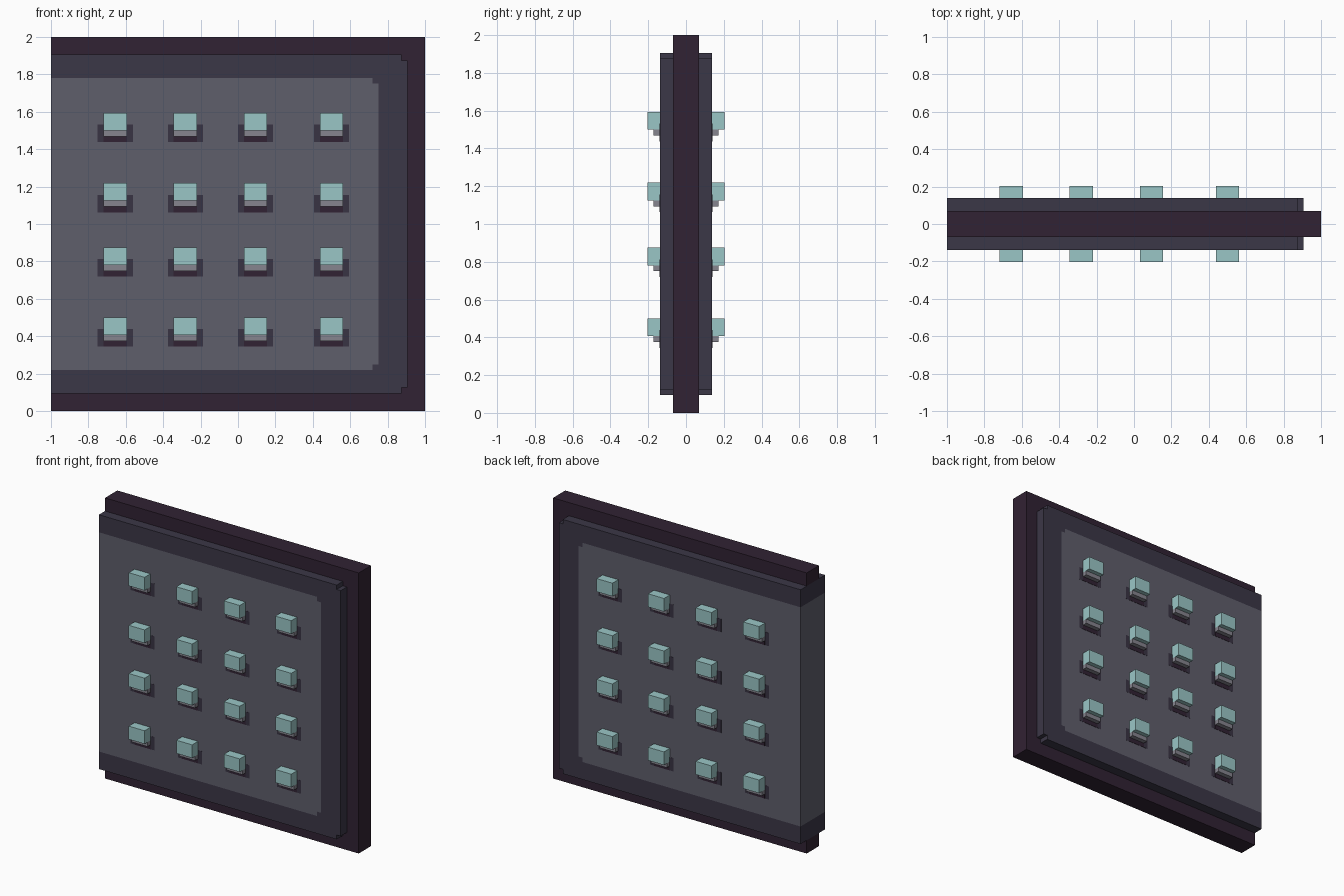
import bpy, bmesh

if "Cube" in bpy.data.objects:
    bpy.data.objects.remove(bpy.data.objects["Cube"])

U = 1 / 32                      # the model sits on a 1/32 grid
RIM_Y, BODY_Y = 0.069, 0.138    # half thicknesses


def material(name, hexcode):
    def lin(c):
        c /= 255
        return c / 12.92 if c <= 0.04045 else ((c + 0.055) / 1.055) ** 2.4
    m = bpy.data.materials.new(name)
    m.diffuse_color = [lin(int(hexcode[i:i + 2], 16)) for i in (0, 2, 4)] + [1]
    m.use_nodes = True
    m.node_tree.nodes["Principled BSDF"].inputs["Base Color"].default_value = m.diffuse_color
    return m


plum = material("plum", "312233")
slate = material("slate", "3b3747")
grey = material("grey", "5f5e6b")
shadow = material("shadow", "393343")
pale = material("pale_grey", "86858f")
teal = material("teal", "9ac6c6")


def finish(name, bm, mat):
    me = bpy.data.meshes.new(name)
    bm.to_mesh(me)
    bm.free()
    me.materials.append(mat)
    ob = bpy.data.objects.new(name, me)
    bpy.context.collection.objects.link(ob)
    return ob


def plate(name, outline, half, mat, skip=()):
    """Extrude an x/z outline through the thickness; skip buried walls."""
    bm = bmesh.new()
    f = [bm.verts.new((x * U, -half, z * U)) for x, z in outline]
    b = [bm.verts.new((x * U, half, z * U)) for x, z in outline]
    bm.faces.new(f)
    bm.faces.new(b[::-1])
    for i in range(len(f)):
        if i not in skip:
            j = (i + 1) % len(f)
            bm.faces.new((f[j], f[i], b[i], b[j]))
    return finish(name, bm, mat)


def stepped(x, z0, z1):
    """Outline open to the left end, with one-unit notches at right corners."""
    return [(-32, z0), (x - 1, z0), (x - 1, z0 + 1), (x, z0 + 1),
            (x, z1 - 1), (x - 1, z1 - 1), (x - 1, z1), (-32, z1)]


# Nested plates: outer rim, raised border, centre panel
square = [(-32, 0), (32, 0), (32, 64), (-32, 64)]
border = stepped(29, 3, 61)
panel = stepped(24, 7, 57)
plate("outer_rim", square + border[::-1], RIM_Y, plum, range(4, 11))
plate("raised_border", border + panel[::-1], BODY_Y, slate, range(8, 15))
plate("centre_panel", panel, BODY_Y, grey, range(7))

COLUMNS = (-21, -9, 3, 16)
ROWS = (11, 23, 34, 46)


def studs(name, half_w, z0, z1, depth, mat):
    """One box per grid position on the front, mirrored to the back."""
    bm = bmesh.new()
    y0 = BODY_Y - 0.004
    for cx in COLUMNS:
        for rz in ROWS:
            vs = bmesh.ops.create_cube(bm, size=1)["verts"]
            bmesh.ops.scale(bm, verts=vs,
                            vec=(2 * half_w * U, depth - y0, (z1 - z0) * U))
            bmesh.ops.translate(bm, verts=vs,
                                vec=(cx * U, -(depth + y0) / 2,
                                     (rz + (z0 + z1) / 2) * U))
    ob = finish(name, bm, mat)
    mir = ob.modifiers.new("both_faces", "MIRROR")
    mir.use_axis = (False, True, False)
    mir.use_mirror_merge = False


# Stud blocks, the lips under them, and the dark inlays behind
studs("stud_blocks", 2, 2, 5, 0.204, teal)
studs("stud_lips", 2, 1, 2, 0.172, pale)
studs("stud_inlays", 3, 0, 3, BODY_Y + 0.001, shadow)
studs("stud_inlay_bases", 2, 0, 1, BODY_Y + 0.002, plum)
